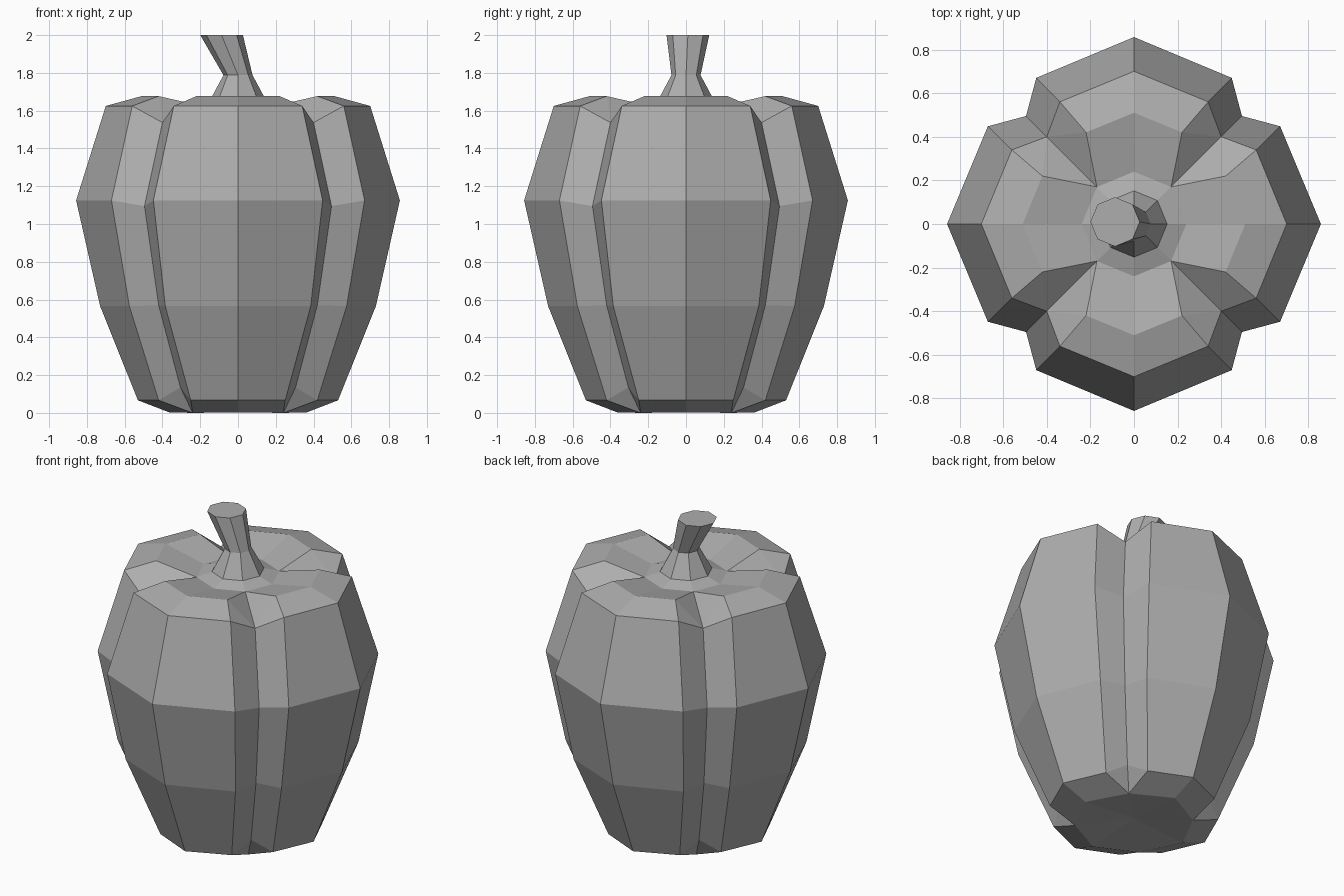
import bpy, bmesh, math

if "Cube" in bpy.data.objects:
    bpy.data.objects.remove(bpy.data.objects["Cube"])

# Mid grey skin
grey = bpy.data.materials.new("grey_skin")
grey.diffuse_color = (0.42, 0.42, 0.42, 1)
grey.use_nodes = True
grey.node_tree.nodes["Principled BSDF"].inputs["Base Color"].default_value = grey.diffuse_color


def lobed_ring(axis, z, edge_u, edge_v, groove, groove_z):
    """16 points: lobe crest, lobe edge, groove, lobe edge, repeated four times."""
    edge_z = groove_z if edge_u == groove else z
    quarter = [(axis, 0, z), (edge_u, edge_v, edge_z),
               (groove, groove, groove_z), (edge_v, edge_u, edge_z)]
    pts = []
    for c, s in ((1, 0), (0, 1), (-1, 0), (0, -1)):
        pts += [(c * x - s * y, s * x + c * y, h) for x, y, h in quarter]
    return pts


def round_ring(cx, cy, r, z, n=8):
    return [(cx + r * math.cos(2 * math.pi * i / n),
             cy + r * math.sin(2 * math.pi * i / n), z) for i in range(n)]


def loft(name, rings, bottom=None, top_cap=False):
    bm = bmesh.new()
    loops = [[bm.verts.new(p) for p in ring] for ring in rings]
    n = len(loops[0])
    for a, b in zip(loops, loops[1:]):
        for i in range(n):
            j = (i + 1) % n
            bm.faces.new((a[i], a[j], b[j], b[i]))
    if bottom:
        c = bm.verts.new(bottom)
        for i in range(n):
            bm.faces.new((c, loops[0][(i + 1) % n], loops[0][i]))
    if top_cap:
        bm.faces.new(loops[-1])
    # merge where lobe edges run into the grooves
    bmesh.ops.remove_doubles(bm, verts=bm.verts, dist=0.0005)
    bmesh.ops.recalc_face_normals(bm, faces=bm.faces)
    me = bpy.data.meshes.new(name)
    bm.to_mesh(me)
    bm.free()
    me.materials.append(grey)
    ob = bpy.data.objects.new(name, me)
    bpy.context.collection.objects.link(ob)
    return ob


# Four-lobed pepper body: crest radius, z, edge point, groove, groove z
body = [lobed_ring(*r) for r in (
    (0.365, 0.003, 0.24, 0.24, 0.24, 0.0),
    (0.53, 0.067, 0.42, 0.25, 0.305, 0.135),
    (0.73, 0.565, 0.575, 0.385, 0.42, 0.57),
    (0.857, 1.125, 0.67, 0.448, 0.495, 1.095),
    (0.70, 1.625, 0.56, 0.34, 0.40, 1.537),
    (0.51, 1.677, 0.42, 0.22, 0.40, 1.537),
    (0.24, 1.62, 0.17, 0.17, 0.17, 1.62),
    (0.15, 1.648, 0.106, 0.106, 0.106, 1.648),
)]
loft("pepper_body", body, bottom=(0, 0, 0.03))

# Leaning eight-sided stem
stem = [round_ring(*r) for r in (
    (0, 0, 0.152, 1.648),
    (0, 0, 0.077, 1.788),
    (-0.087, 0.01, 0.113, 2.0),
)]
loft("stem", stem, top_cap=True)
